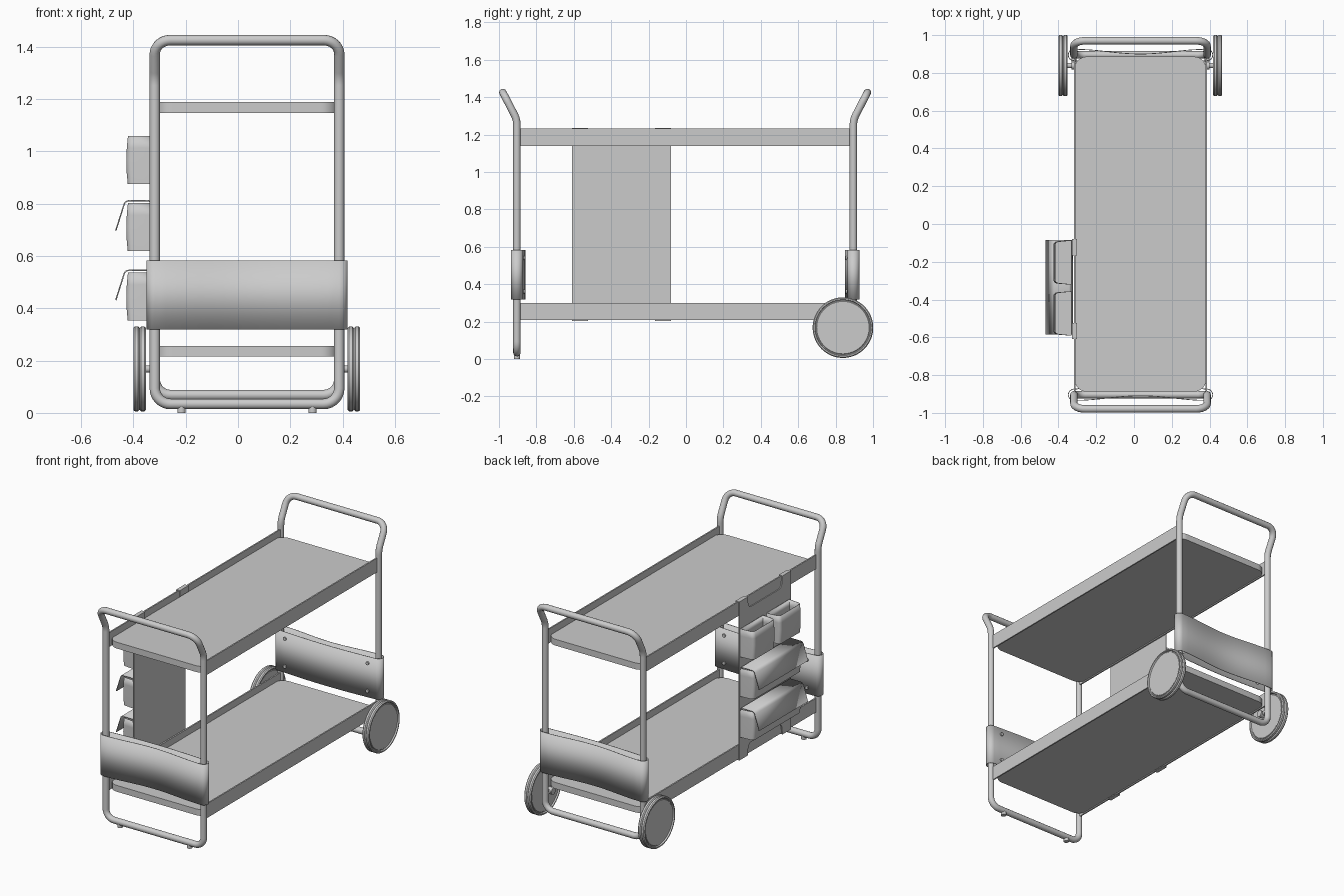
import bpy, bmesh, math
from mathutils import Vector

if "Cube" in bpy.data.objects:
    bpy.data.objects.remove(bpy.data.objects["Cube"])

XL, XR = -0.318, 0.387            # tube centre lines
XC = (XL + XR) / 2


def finish(name, bm, smooth=True, thick=0):
    bmesh.ops.recalc_face_normals(bm, faces=bm.faces)
    me = bpy.data.meshes.new(name)
    bm.to_mesh(me)
    bm.free()
    ob = bpy.data.objects.new(name, me)
    bpy.context.collection.objects.link(ob)
    if smooth:
        bpy.ops.object.select_all(action='DESELECT')
        ob.select_set(True)
        bpy.context.view_layer.objects.active = ob
        bpy.ops.object.shade_smooth_by_angle(angle=math.radians(35))
    if thick:
        m = ob.modifiers.new("thickness", 'SOLIDIFY')
        m.thickness = thick
        m.offset = 0
    return ob


def fillet(pts, radii, closed=True, n=8):
    """Round the corners of a polyline."""
    pts = [Vector(p) for p in pts]
    out = []
    for i, p in enumerate(pts):
        if not closed and i in (0, len(pts) - 1) or radii[i] == 0:
            out.append(p)
            continue
        a = (pts[i - 1] - p).normalized()
        b = (pts[(i + 1) % len(pts)] - p).normalized()
        half = a.angle(b) / 2
        t = radii[i] / math.tan(half)
        c = p + (a + b).normalized() * (radii[i] / math.sin(half))
        u, v = p + a * t - c, p + b * t - c
        w = u.angle(v)
        for k in range(n + 1):
            f = k / n
            out.append(c + (u * math.sin((1 - f) * w) + v * math.sin(f * w)) / math.sin(w))
    return out


def prism(name, pts, vec):
    bm = bmesh.new()
    f = bm.faces.new([bm.verts.new(p) for p in pts])
    r = bmesh.ops.extrude_face_region(bm, geom=[f])
    bmesh.ops.translate(bm, vec=vec, verts=[v for v in r['geom'] if isinstance(v, bmesh.types.BMVert)])
    return finish(name, bm)


def box(name, x, y, z):
    return prism(name, [(x[0], y[0], z[0]), (x[1], y[0], z[0]), (x[1], y[1], z[0]), (x[0], y[1], z[0])],
                 (0, 0, z[1] - z[0]))


def rings(name, loops, thick=0, closed=True, bottom=False):
    """Skin a stack of loops."""
    bm = bmesh.new()
    vs = [[bm.verts.new(p) for p in l] for l in loops]
    n = len(vs[0])
    for a, b in zip(vs, vs[1:]):
        for i in range(n if closed else n - 1):
            j = (i + 1) % n
            bm.faces.new((a[i], a[j], b[j], b[i]))
    if bottom:
        bm.faces.new(vs[0])
    return finish(name, bm, True, thick)


def rod(name, a, b, r, seg=24):
    a, b = Vector(a), Vector(b)
    q = Vector((0, 0, 1)).rotation_difference(b - a)
    circ = [q @ Vector((r * math.cos(2 * math.pi * k / seg), r * math.sin(2 * math.pi * k / seg), 0))
            for k in range(seg)]
    return prism(name, [a + c for c in circ], b - a)


# Tube end frames, with handles leaning outwards
def frame(name, y, s, zb):
    top = y + s * 0.075
    pts = [(XL, y, zb), (XL, y, 1.28), (XL, top, 1.425), (XR, top, 1.425), (XR, y, 1.28), (XR, y, zb)]
    path = fillet(pts, [.06, .12, .06, .06, .12, .06])
    cu = bpy.data.curves.new(name, 'CURVE')
    cu.dimensions = '3D'
    cu.bevel_depth = 0.02
    cu.bevel_resolution = 4
    sp = cu.splines.new('POLY')
    sp.points.add(len(path) - 1)
    for q, p in zip(sp.points, path):
        q.co = (*p, 1)
    sp.use_cyclic_u = True
    sp.use_smooth = True
    bpy.context.collection.objects.link(bpy.data.objects.new(name, cu))


# Sheet wrapped round both legs, sagging in the middle
def end_panel(name, y, s):
    loop = []
    for k in range(17):
        f = k / 16
        loop.append((XL + f * (XR - XL), 0.030 - 0.025 * math.sin(math.pi * f) ** 2))
    for k in range(1, 8):
        a = math.pi / 2 - math.pi * k / 8
        loop.append((XR + 0.03 * math.cos(a), 0.03 * math.sin(a)))
    for k in range(17):
        f = k / 16
        loop.append((XR - f * (XR - XL), -0.030 - 0.014 * math.sin(math.pi * f)))
    for k in range(1, 8):
        a = -math.pi / 2 - math.pi * k / 8
        loop.append((XL + 0.03 * math.cos(a), 0.03 * math.sin(a)))
    rings(name, [[(x, y + s * d, z) for x, d in loop] for z in (0.318, 0.583)], 0.004)
    for x in (XL + 0.055, XR - 0.055):
        for z in (0.36, 0.54):
            rod(name + "_rivet", (x, y - s * 0.03, z), (x, y - s * 0.043, z), 0.011, 16)


for label, y, s, zb in (("front", -0.904, -1, 0.034), ("back", 0.895, 1, 0.068)):
    frame(label + "_frame", y, s, zb)
    end_panel(label + "_end_panel", y, s)

for x in (-0.216, 0.285):
    rod("foot", (x, -0.904, 0), (x, -0.904, 0.03), 0.016, 16)

# Trays with side rails
for label, z in (("upper", 1.14), ("lower", 0.208)):
    x0, x1, y0, y1 = XL + 0.003, XR - 0.005, -0.888, 0.886
    outline = fillet([(x0, y0, z + .007), (x1, y0, z + .007), (x1, y1, z + .007), (x0, y1, z + .007)], [.065] * 4)
    prism(label + "_tray", outline, (0, 0, 0.041))
    for x in (XL, XR - 0.009):
        box(label + "_rail", (x, x + 0.009), (-0.892, 0.882), (z, z + 0.092))

# Wheels turned from a profile, with stub axles
half = [(0.0, .018), (.140, .018), (.143, .015), (.147, .015), (.150, .024), (.157, .024), (.162, .018), (.162, .006)]
profile = half + [(.156, 0)] + [(r, -x) for r, x in reversed(half)]
WY, WZ, SEG = 0.839, 0.168, 64
for label, cx, leg, s in (("left", -0.376, XL, -1), ("right", 0.443, XR, 1)):
    loops = [[(cx + d, WY + max(r, .0005) * math.cos(2 * math.pi * k / SEG),
               WZ + max(r, .0005) * math.sin(2 * math.pi * k / SEG)) for k in range(SEG)] for r, d in profile]
    rings(label + "_wheel", loops)
    rod(label + "_axle", (leg - s * 0.012, WY, WZ), (cx, WY, WZ), 0.014)
    rod(label + "_axle_collar", (leg - s * 0.02, WY, WZ), (leg + s * 0.014, WY, WZ), 0.022)
    rod(label + "_axle_bracket", (leg, WY, WZ), (leg, 0.89, WZ), 0.013)

# Hanging organiser panel, notched between its hooks
PX, Y0, Y1, Z0, Z1 = -0.328, -0.61, -0.08, 0.203, 1.235
n0, n1, d = Y0 + 0.086, Y1 - 0.086, 0.075
pts = [(Y0, Z0), (n0, Z0), (n0 + .01, Z0 + d), (n1 - .01, Z0 + d), (n1, Z0), (Y1, Z0),
       (Y1, Z1), (n1, Z1), (n1 - .01, Z1 - d), (n0 + .01, Z1 - d), (n0, Z1), (Y0, Z1)]
pts = fillet([(PX, y, z) for y, z in pts], [0, .005, .03, .03, .005, 0] * 2, n=5)
prism("organiser_panel", pts, (0.006, 0, 0))
for ya, yb in ((Y0, n0), (n1, Y1)):
    for z, inner in ((Z1 - 0.003, (Z1 - 0.04, Z1)), (Z0, (Z0, Z0 + 0.006))):
        box("hook_top", (PX, -0.301), (ya, yb), (z, z + 0.003))
        box("hook_lip", (-0.304, -0.301), (ya, yb), inner)


# Open-topped pockets with a bulging front
def pocket(name, y0, y1, z0, z1):
    loops = []
    for k in range(5):
        f = k / 4
        xo = -0.416 - 0.009 * math.sin(math.pi * min(1, 0.15 + f * 0.75))
        z = z0 + f * (z1 - z0)
        loops.append(fillet([(-0.331, y0, z), (xo, y0 + .008, z), (xo, y1 - .008, z), (-0.331, y1, z)],
                            [0, .02, .02, 0], n=4))
    rings(name, loops, 0.004, bottom=True)


pocket("small_pocket_a", -0.59, -0.357, 0.877, 1.058)
pocket("small_pocket_b", -0.32, -0.087, 0.877, 1.058)
for label, z in (("middle", 0.62), ("bottom", 0.354)):
    pocket(label + "_pocket", -0.59, -0.087, z, z + 0.182)
    # Lid flap bent down over the pocket
    for_y = [fillet([(-0.329, y, z + .172), (-0.338, y, z + .191), (-0.431, y, z + .191), (-0.467, y, z + .077)],
                    [0, .01, .02, 0], closed=False, n=4) for y in (-0.585, -0.085)]
    rings(label + "_flap", for_y, 0.005, closed=False)
